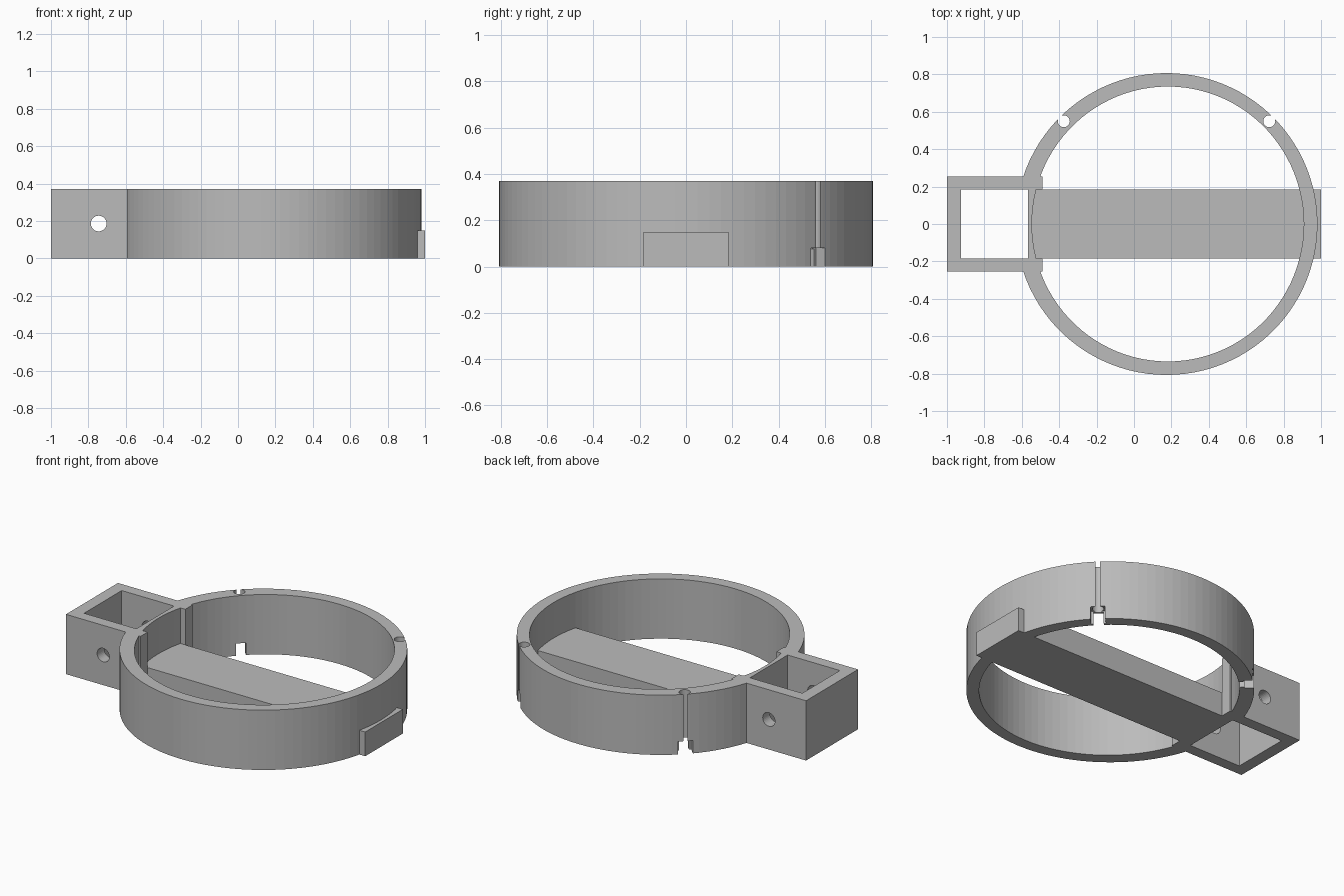
import bpy
import math

cube = bpy.data.objects.get("Cube")
if cube:
    bpy.data.objects.remove(cube)

H = 0.37            # overall height
CX = 0.174          # ring centre
SEG = 100

grey = bpy.data.materials.new("plain grey")
grey.use_nodes = True
COL = (0.5, 0.5, 0.5, 1)
grey.diffuse_color = COL
grey.node_tree.nodes["Principled BSDF"].inputs["Base Color"].default_value = COL


def finish(name):
    o = bpy.context.object
    o.name = name
    bpy.ops.object.transform_apply(location=True, rotation=True, scale=True)
    o.data.materials.append(grey)
    return o


def box(name, x, y, z, angle=0.0, pivot=(0, 0)):
    """Box from ranges, optionally turned about z at a pivot."""
    mx, my = (x[0] + x[1]) / 2, (y[0] + y[1]) / 2
    c, s = math.cos(angle), math.sin(angle)
    loc = (pivot[0] + c * mx - s * my, pivot[1] + s * mx + c * my, sum(z) / 2)
    bpy.ops.mesh.primitive_cube_add(size=1, location=loc, rotation=(0, 0, angle))
    bpy.context.object.scale = (x[1] - x[0], y[1] - y[0], z[1] - z[0])
    return finish(name)


def cylinder(name, r, depth, loc, rot=(0, 0, 0), seg=SEG, sx=1.0):
    bpy.ops.mesh.primitive_cylinder_add(vertices=seg, radius=r, depth=depth,
                                        location=loc, rotation=rot)
    bpy.context.object.scale = (sx, 1, 1)
    return finish(name)


def combine(target, tool, op):
    """Apply a boolean and discard the tool."""
    m = target.modifiers.new(op.lower(), 'BOOLEAN')
    m.operation, m.solver, m.object = op, 'EXACT', tool
    bpy.context.view_layer.objects.active = target
    bpy.ops.object.modifier_apply(modifier=m.name)
    bpy.data.objects.remove(tool)


# Round hoop
ring = cylinder("ring_housing", 0.807, H, (CX, 0, H / 2))
combine(ring, cylinder("bore", 0.735, 1, (0.181, 0, H / 2), sx=0.989), 'DIFFERENCE')

# Side socket: two long walls joined by an end wall
for s in (-1, 1):
    y = sorted((s * 0.184, s * 0.254))
    combine(ring, box("socket_wall", (-1, -0.49), y, (0, H)), 'UNION')
combine(ring, box("socket_end", (-1, -0.925), (-0.22, 0.22), (0, H)), 'UNION')
combine(ring, box("pocket", (-0.925, -0.567), (-0.184, 0.184), (-1, 1)), 'DIFFERENCE')

# Cross pin hole through the socket walls
combine(ring, cylinder("pin_hole", 0.042, 1, (-0.745, 0, 0.186),
                       (math.pi / 2, 0, 0), 32), 'DIFFERENCE')

# Screw channels in the rear of the hoop, with stepped notches at the foot
for a in (math.pi / 4, 3 * math.pi / 4):
    px, py = CX + 0.777 * math.cos(a), 0.777 * math.sin(a)
    combine(ring, cylinder("channel", 0.032, 1, (px, py, H / 2), seg=32), 'DIFFERENCE')
    for r0, w, h in ((0.65, 0.029, 0.075), (0.752, 0.042, 0.08)):
        combine(ring, box("notch", (r0, 0.9), (-w, w), (-0.1, h), a, (CX, 0)), 'DIFFERENCE')

# Flat bar across the floor, poking out of the far side
bar = box("cross_bar", (-0.567, 1.0), (-0.184, 0.184), (0, 0.15))
combine(ring, bar, 'UNION')
